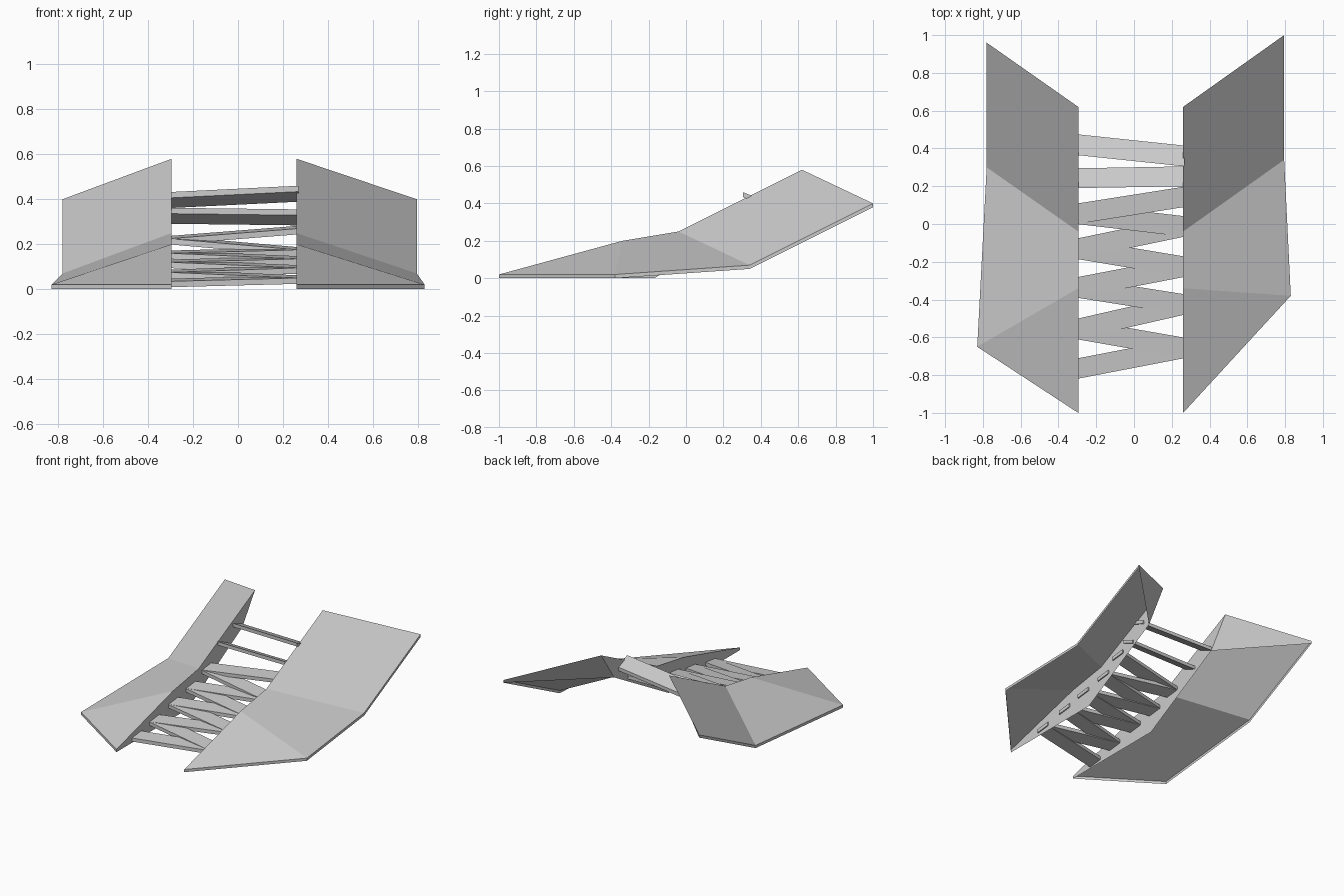
import bpy, bmesh
from mathutils import Vector

if "Cube" in bpy.data.objects:
    bpy.data.objects.remove(bpy.data.objects["Cube"])

XL, XR = -0.295, 0.26   # inner wall planes


def make_object(name, verts, faces):
    bm = bmesh.new()
    vs = [bm.verts.new(v) for v in verts]
    for f in faces:
        bm.faces.new([vs[i] for i in f])
    bmesh.ops.recalc_face_normals(bm, faces=bm.faces)
    me = bpy.data.meshes.new(name)
    bm.to_mesh(me)
    bm.free()
    ob = bpy.data.objects.new(name, me)
    bpy.context.collection.objects.link(ob)
    return ob


# Folded roof shell: three sloped panels, thin outer lip, inner wall, end cap
def wing(name, x, outer):
    top_in = [(x, -1.0, .02), (x, -.34, .20), (x, -.04, .25), (x, .62, .58)]
    low_in = [(x, -1.0, 0), (x, -.17, 0), (x, .47, .36)]
    low_out = [(p[0], p[1], p[2] - .02) for p in outer]
    verts = top_in + list(outer) + low_in + low_out
    faces = [
        (0, 4, 1), (1, 4, 5, 2), (2, 5, 6, 3),          # roof panels
        (0, 7, 10, 4), (4, 10, 11, 5), (5, 11, 12, 6),  # lip
        (6, 12, 9, 3),                                  # end cap
        (7, 0, 1, 8), (1, 2, 8), (2, 3, 9, 8),          # inner wall
    ]
    return make_object(name, verts, faces)


wing("right_wing", XR, [(.83, -.38, .02), (.795, .34, .07), (.795, 1.0, .40)])
wing("left_wing", XL, [(-.83, -.65, .02), (-.78, .30, .07), (-.78, .96, .40)])


# Slab between the walls; left/right give the (y, z) of the upper front edge
def beam(name, left, right, depth, rise, thick=.026):
    verts = []
    for x, (y, z) in ((XL - .008, left), (XR + .008, right)):
        verts += [(x, y, z), (x, y + depth, z + rise),
                  (x, y + depth, z + rise - thick), (x, y, z - thick)]
    faces = [(0, 1, 2, 3), (4, 5, 6, 7)]
    faces += [(i, (i + 1) % 4, (i + 1) % 4 + 4, i + 4) for i in range(4)]
    return make_object(name, verts, faces)


# Zigzag lattice climbing with the wings
left_nodes = [(-.82, .035), (-.61, .075), (-.39, .12), (-.185, .16), (0, .225)]
right_nodes = [(-.71, .05), (-.48, .095), (-.28, .135), (-.067, .175), (.09, .27)]
for i, (l, r) in enumerate(zip(left_nodes, right_nodes)):
    beam(f"lattice_beam_{i}_a", l, r, .108, .012)
    if i + 1 < len(left_nodes):
        beam(f"lattice_beam_{i}_b", left_nodes[i + 1], r, .108, .012)

# Two separate rear beams, pitched down toward the back
beam("rear_beam_lower", (.19, .362), (.20, .355), .105, -.045)
beam("rear_beam_upper", (.365, .432), (.305, .46), .11, -.045)
